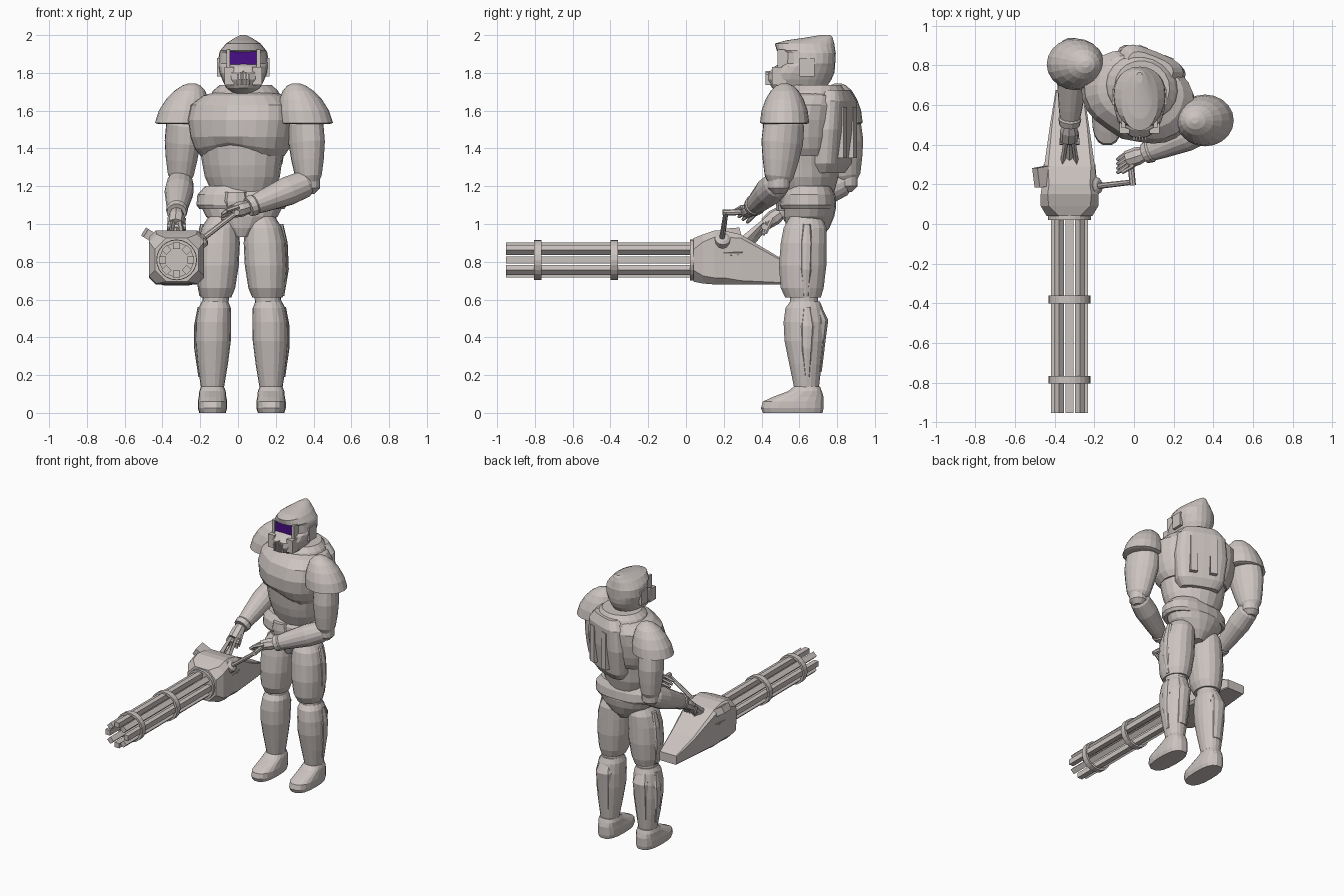
import bpy, bmesh, math
from mathutils import Vector, Matrix

def material(name, rgb):
    m = bpy.data.materials.new(name)
    m.diffuse_color = (*rgb, 1)
    return m

GREY = material("warm grey armour", (0.60, 0.55, 0.53))
PURPLE = material("purple visor", (0.065, 0.004, 0.24))

def finish(name, bm, mat):
    bmesh.ops.recalc_face_normals(bm, faces=bm.faces)
    me = bpy.data.meshes.new(name)
    bm.to_mesh(me)
    bm.free()
    me.materials.append(mat)
    ob = bpy.data.objects.new(name, me)
    bpy.context.collection.objects.link(ob)
    return ob

def skin(name, rings, mat=GREY, closed=False):
    """Bridge equal-length point rings; cap the ends unless closed."""
    bm = bmesh.new()
    vr = [[bm.verts.new(p) for p in r] for r in rings]
    pairs = list(zip(vr, vr[1:])) + ([(vr[-1], vr[0])] if closed else [])
    for a, b in pairs:
        for i in range(len(a)):
            j = (i + 1) % len(a)
            bm.faces.new((a[i], a[j], b[j], b[i]))
    if not closed:
        bm.faces.new(vr[0])
        bm.faces.new(vr[-1])
    return finish(name, bm, mat)

def oval(z, cx, rx, y0, y1, n=20, p=2.0):
    cy, ry, pts = (y0 + y1) / 2, (y1 - y0) / 2, []
    for i in range(n):
        a = 2 * math.pi * i / n
        c, s = math.cos(a), math.sin(a)
        pts.append(Vector((cx + rx * math.copysign(abs(c) ** (2 / p), c),
                           cy + ry * math.copysign(abs(s) ** (2 / p), s), z)))
    return pts

def loft(name, secs, M=Matrix(), n=20, p=2.0):
    """Sections are (z, centre x, half width, y front, y back)."""
    return skin(name, [[M @ v for v in oval(*s, n, p)] for s in secs])

def limb(name, a, b, secs, n=14):
    """Tube from a to b; sections are (fraction, half width, half depth)."""
    a, b = Vector(a), Vector(b)
    d = b - a
    M = Matrix.Translation(a) @ d.to_track_quat('Z', 'Y').to_matrix().to_4x4()
    return loft(name, [(t * d.length, 0, rx, -ry, ry) for t, rx, ry in secs], M, n)

def box(name, lo, hi, mat=GREY, M=Matrix()):
    lo, hi = Vector(lo), Vector(hi)
    bm = bmesh.new()
    bmesh.ops.create_cube(bm, size=1, matrix=M @ Matrix.Translation((lo + hi) / 2)
                          @ Matrix.Diagonal((*(hi - lo), 1)))
    return finish(name, bm, mat)

# Helmet with visor, cheek frames, mouth grille and ear panels
HX = 0.028
loft("helmet", [(z, HX, *r) for z, *r in [
    (1.69, .06, .52, .68), (1.72, .09, .455, .74), (1.765, .112, .43, .77), (1.80, .125, .435, .785),
    (1.835, .132, .47, .79), (1.85, .134, .505, .79), (1.905, .128, .505, .793), (1.918, .122, .48, .79),
    (1.955, .092, .47, .785), (1.972, .066, .53, .78), (1.988, .04, .64, .775), (2.0, .015, .71, .765)]],
    n=24, p=2.2)
box("visor", (HX - .072, .497, 1.845), (HX + .072, .506, 1.912), PURPLE)
for s in (-1, 1):
    x = HX + s * .08
    box("visor_frame", (x - .01, .485, 1.83), (x + .01, .56, 1.925))
    x = HX + s * .128
    box("ear_panel", (x - .01, .60, 1.78), (x + .01, .68, 1.88))
    x = HX + s * .075
    box("cheek_guard", (x - .025, .455, 1.735), (x + .025, .53, 1.83))
for i in range(-2, 3):
    x = HX + i * .014
    box("mouth_grille", (x - .004, .422, 1.735), (x + .004, .46, 1.81 - abs(i) * .008))

# Torso, twisted towards the weapon
T = Matrix.Translation((.025, .65, 0)) @ Matrix.Rotation(math.radians(-22), 4, 'Z')
loft("abdomen", [(1.17, 0, .17, -.13, .13), (1.25, 0, .205, -.16, .15), (1.31, 0, .215, -.175, .155),
                 (1.43, 0, .235, -.19, .165)], T)
chest = loft("chest", [(1.36, 0, .225, -.165, .16), (1.40, 0, .255, -.195, .175), (1.46, 0, .275, -.22, .19),
                       (1.55, 0, .29, -.225, .20), (1.63, 0, .28, -.20, .205), (1.68, 0, .22, -.15, .19),
                       (1.70, 0, .15, -.10, .16)], T, 24, 2.3)
Ti = T.inverted()
for v in chest.data.vertices:          # raise the front hem and crease the breastbone
    q = Ti @ v.co
    if q.y < -.1:
        q.z += .05 * max(0, 1 - abs(q.x) / .2) * max(0, (1.47 - q.z) / .11)
        if abs(q.x) < .01:
            q.y -= .012
        v.co = T @ q
loft("collar", [(1.66, 0, .20, -.13, .21), (1.705, 0, .175, -.12, .195), (1.735, 0, .14, -.09, .175)], T)
loft("neck", [(1.66, .025, .085, .55, .72), (1.76, .025, .085, .55, .72)])
loft("back_plate", [(1.27, 0, .13, .06, .175), (1.32, 0, .165, .06, .205), (1.5, 0, .185, .06, .23),
                    (1.65, 0, .17, .06, .235), (1.71, 0, .12, .07, .21)], T, 20, 3.2)
for s in (-1, 1):
    box("back_ridge", (s * .07 - .025, .15, 1.35), (s * .07 + .025, .236, 1.62), M=T)

# Hips and belt
loft("hips", [(.93, .02, .05, .55, .72), (.98, .02, .12, .53, .76), (1.04, .02, .19, .52, .785),
              (1.09, .02, .215, .52, .795), (1.13, .02, .205, .53, .78)])
loft("belt", [(1.08, .02, .225, .505, .785), (1.10, .02, .24, .495, .795), (1.155, .02, .235, .50, .79),
              (1.20, .02, .195, .53, .77)], p=2.3)
loft("belt_buckle", [(1.07, -.01, .05, .48, .56), (1.12, -.01, .07, .475, .56), (1.17, -.01, .06, .48, .56)], n=8)

# Legs
for side, s in (("right", -1), ("left", 1)):
    def leg(name, secs, n=18, p=2.1):
        loft(side + "_" + name, [(z, .02 + s * o, rx, a, b) for z, o, rx, a, b in secs], n=n, p=p)
    leg("thigh", [(1.04, .10, .075, .55, .72), (.98, .115, .098, .515, .745), (.90, .122, .112, .50, .745),
                  (.78, .128, .112, .49, .745), (.66, .133, .098, .50, .73), (.61, .136, .08, .525, .715)])
    leg("knee", [(.63, .137, .07, .55, .70), (.54, .142, .07, .55, .70)])
    leg("shin", [(.59, .142, .07, .55, .71), (.555, .144, .086, .525, .725), (.48, .15, .094, .515, .74),
                 (.38, .152, .094, .52, .735), (.26, .154, .081, .545, .72), (.14, .155, .062, .57, .705),
                 (.11, .155, .055, .58, .70)])
    leg("foot", [(0, .155, .07, .405, .725), (.025, .155, .078, .395, .73), (.06, .155, .078, .405, .73),
                 (.085, .155, .073, .46, .73), (.115, .155, .07, .54, .72), (.14, .155, .06, .57, .71)], p=2.6)
    leg("thigh_strip", [(1.0, .205, .015, .62, .66), (.9, .224, .019, .605, .67), (.76, .23, .019, .605, .665),
                        (.62, .21, .015, .62, .65)], 8)
    leg("shin_strip", [(.56, .222, .012, .62, .66), (.46, .237, .016, .605, .68), (.34, .236, .016, .61, .67),
                       (.19, .218, .012, .63, .655)], 8)
    leg("calf_guard", [(.57, .15, .04, .68, .715), (.49, .15, .06, .68, .755), (.42, .152, .055, .68, .745),
                       (.22, .153, .04, .67, .72)], 10)

# Shoulder pads: domes leaning inwards
def pad(name, x, y, s):
    loft(name, [(z, x - s * dx, r, y - r * .9, y + r * .9) for z, dx, r in [
        (1.53, 0, .128), (1.535, 0, .145), (1.60, .012, .136), (1.66, .026, .112), (1.705, .04, .082),
        (1.732, .048, .05), (1.745, .052, .018)]])
pad("left_shoulder_pad", .358, .522, 1)
pad("right_shoulder_pad", -.295, .805, -1)

# Arms
def arm(side, shoulder, elbow, wrist, palm, tips, spread):
    limb(side + "_upper_arm", shoulder, elbow, [(0, .06, .08), (.2, .085, .115), (.45, .088, .118),
         (.7, .08, .10), (.92, .066, .08), (1, .05, .06)], 18)
    limb(side + "_elbow", Vector(elbow) + Vector((0, 0, .06)), Vector(elbow) - Vector((0, 0, .06)),
         [(0, .03, .03), (.25, .06, .06), (.75, .06, .06), (1, .03, .03)])
    limb(side + "_forearm", elbow, wrist, [(0, .055, .055), (.08, .07, .072), (.35, .077, .077),
         (.75, .06, .06), (.93, .05, .05), (1, .038, .038)], 16)
    limb(side + "_cuff", Vector(elbow).lerp(Vector(wrist), .88), wrist, [(0, .05, .05), (.3, .058, .058),
         (1, .052, .052)])
    limb(side + "_palm", wrist, palm, [(0, .035, .035), (.4, .046, .042), (1, .044, .034)], 8)
    for i in range(4):
        o = Vector(spread) * (i - 1.5)
        limb(side + "_finger", Vector(palm) + o, Vector(tips) + o, [(-.2, .011, .011), (.6, .012, .012), (1, .008, .008)], 6)
arm("left", (.355, .525, 1.6), (.375, .49, 1.22), (.055, .355, 1.09), (-.035, .325, 1.065), (-.085, .29, 1.03), (0, .022, -.014))
arm("right", (-.285, .81, 1.6), (-.305, .85, 1.23), (-.325, .5, 1.06), (-.33, .42, 1.0), (-.33, .41, .94), (.022, 0, 0))
limb("left_thumb", (.0, .30, 1.09), (-.06, .26, 1.07), [(0, .014, .014), (1, .01, .01)], 6)
limb("right_thumb", (-.29, .46, 1.03), (-.29, .42, .95), [(0, .014, .014), (1, .01, .01)], 6)

# Rotary weapon housing: chamfered boxes lofted along y
GX, GZ = -.325, .81
def octagon(y, w, z0, z1, c):
    return [Vector((GX + x, y, z)) for x, z in [(-w + c, z0), (w - c, z0), (w, z0 + c), (w, z1 - c),
            (w - c, z1), (-w + c, z1), (-w, z1 - c), (-w, z0 + c)]]
skin("weapon_housing", [octagon(*r) for r in [
    (.04, .115, .695, .925, .06), (.09, .145, .685, .945, .04), (.15, .145, .68, .965, .035), (.20, .138, .68, .965, .035),
    (.29, .128, .68, .945, .02), (.50, .098, .68, .82, .01), (.675, .07, .675, .74, .005)]])
Y = Matrix.Translation((GX, 0, GZ)) @ Matrix.Rotation(math.radians(90), 4, 'X')   # local z runs to -y
loft("front_disc", [(z, 0, .108, -.108, .108) for z in (-.06, -.02)], Y, 24)

# Eight square barrels and two clamp rings
for i in range(8):
    R = Y @ Matrix.Rotation(i * math.pi / 4, 4, 'Z')
    box("barrel", (.057, -.019, -.03), (.093, .019, .953), M=R)
for y in (-.785, -.38):
    skin("clamp_ring", [[Y @ v for v in oval(-y + dz, 0, r, -r, r, 24)] for dz, r in
         ((-.02, .106), (.02, .106), (.02, .088), (-.02, .088))], closed=True)

# Side vents, ammunition box, rear grip and side handle
for s in (-1, 1):
    for i in range(6):
        a = Vector((GX + s * .141, .13, .845 - i * .017))
        limb("vent_slat", a, (GX + s * .126, .30 - i * .022, .85 - i * .013), [(0, .004, .004), (1, .004, .004)], 4)
box("side_sight", (-.05, -.05, -.025), (.04, .05, .025),
    M=Matrix.Translation((-.452, .24, .93)) @ Matrix.Rotation(math.radians(32), 4, 'Y') @ Matrix.Rotation(.15, 4, 'Z'))
for s in (-1, 1):
    limb("grip_bracket", (GX + s * .035, .31, .91), (GX + s * .02, .41, 1.01), [(0, .012, .028), (1, .012, .014)], 4)
limb("rear_grip", (GX - .05, .415, .985), (GX + .05, .415, .985), [(0, .018, .018), (1, .018, .018)], 8)
limb("grip_post", (GX, .33, .90), (GX, .42, .985), [(0, .03, .03), (1, .014, .014)], 4)
limb("handle_hub", (-.215, .19, .90), (-.175, .195, .93), [(0, .042, .042), (.8, .042, .042), (1, .025, .025)], 12)
limb("handle_rod", (-.19, .19, .92), (.0, .212, 1.065), [(0, .015, .015), (1, .013, .013)], 8)
limb("handle_grip", (-.006, .195, 1.06), (-.02, .33, 1.065), [(0, .016, .016), (1, .016, .016)], 8)
